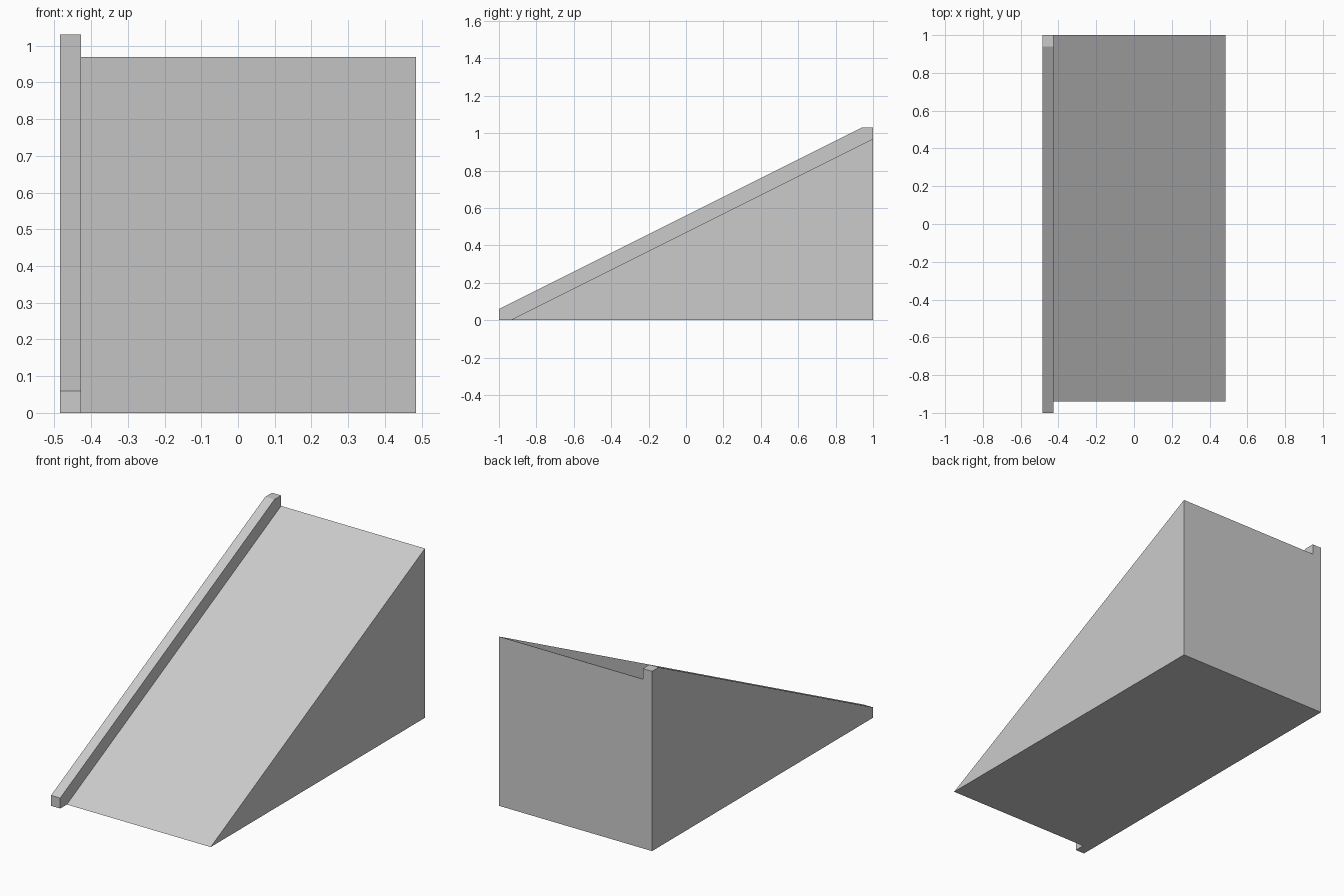
import bpy
import bmesh

cube = bpy.data.objects.get("Cube")
if cube:
    bpy.data.objects.remove(cube, do_unlink=True)

HALF_WIDTH = 0.485
CURB_INNER = -0.427

grey = bpy.data.materials.new("plain grey")
grey.use_nodes = True
colour = (0.6, 0.6, 0.6, 1)
grey.diffuse_color = colour
for node in grey.node_tree.nodes:
    if node.type == "BSDF_PRINCIPLED":
        node.inputs["Base Color"].default_value = colour


def prism(name, profile, x0, x1):
    """Extrude a side profile of (y, z) points from x0 to x1."""
    bm = bmesh.new()
    face = bm.faces.new([bm.verts.new((x0, y, z)) for y, z in profile])
    result = bmesh.ops.extrude_face_region(bm, geom=[face], use_keep_orig=True)
    moved = [g for g in result["geom"] if isinstance(g, bmesh.types.BMVert)]
    bmesh.ops.translate(bm, verts=moved, vec=(x1 - x0, 0, 0))
    bmesh.ops.recalc_face_normals(bm, faces=bm.faces)
    mesh = bpy.data.meshes.new(name)
    bm.to_mesh(mesh)
    bm.free()
    mesh.materials.append(grey)
    obj = bpy.data.objects.new(name, mesh)
    bpy.context.collection.objects.link(obj)
    return obj


# Sloping wedge
prism("ramp", [(-0.94, 0), (1, 0), (1, 0.97)], CURB_INNER, HALF_WIDTH)

# Raised curb along the right side, reaching down to the floor
prism("side_curb",
      [(-1, 0), (1, 0), (1, 1.03), (0.94, 1.03), (-1, 0.06)],
      -HALF_WIDTH, CURB_INNER)
